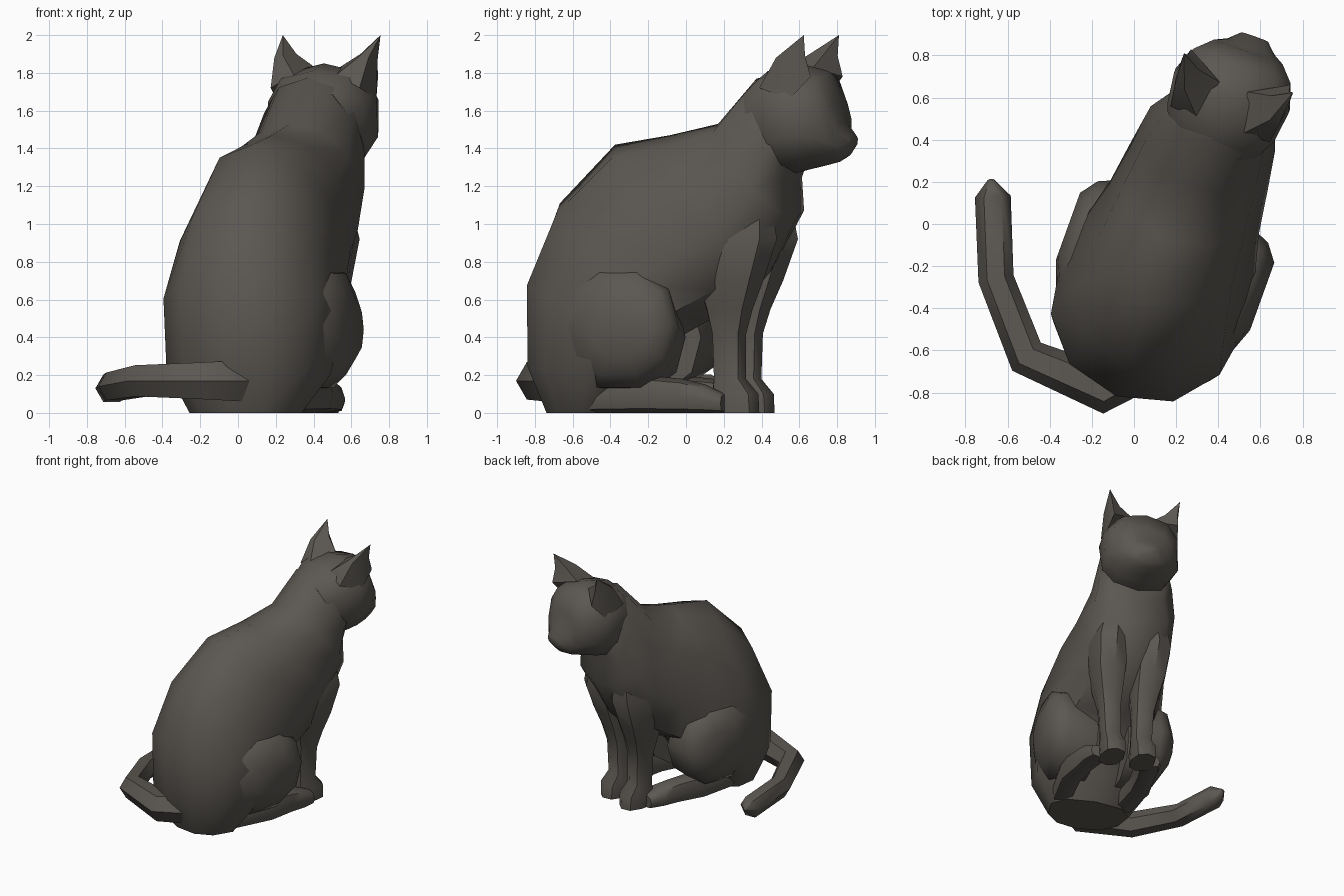
import bpy, bmesh, math
from mathutils import Vector, Matrix

if "Cube" in bpy.data.objects:
    bpy.data.objects.remove(bpy.data.objects["Cube"])

fur = bpy.data.materials.new("dark warm grey fur")
fur.diffuse_color = (0.105, 0.095, 0.083, 1)
fur.use_nodes = True
fur.node_tree.nodes["Principled BSDF"].inputs["Base Color"].default_value = fur.diffuse_color

# the cat is built facing local +y, then turned towards +x
TURN = Matrix.Translation((0.215, 0.01, 0)) @ Matrix.Rotation(math.radians(-19.8), 4, 'Z')


def finish(name, bm, turn=True, smooth=50):
    if turn:
        bm.transform(TURN)
    bmesh.ops.recalc_face_normals(bm, faces=bm.faces)
    me = bpy.data.meshes.new(name)
    bm.to_mesh(me)
    bm.free()
    me.materials.append(fur)
    ob = bpy.data.objects.new(name, me)
    bpy.context.collection.objects.link(ob)
    bpy.ops.object.select_all(action='DESELECT')
    ob.select_set(True)
    bpy.context.view_layer.objects.active = ob
    bpy.ops.object.shade_smooth_by_angle(angle=math.radians(smooth))
    return ob


def loft(name, rings, n=10, power=0.85, taper=0.0, turn=True):
    """Skin rings given as (centre, half axis a, half axis b); taper narrows the a side."""
    bm = bmesh.new()
    curve = lambda t: math.copysign(abs(t) ** power, t)
    loops = []
    for c, a, b in rings:
        c, a, b = Vector(c), Vector(a), Vector(b)
        loop = []
        for i in range(n):
            t = 2 * math.pi * i / n
            ca, sa = curve(math.cos(t)), curve(math.sin(t))
            loop.append(bm.verts.new(c + a * ca + b * sa * (1 - taper * ca)))
        loops.append(loop)
    for p, q in zip(loops, loops[1:]):
        for i in range(n):
            j = (i + 1) % n
            bm.faces.new((p[i], p[j], q[j], q[i]))
    bm.faces.new(loops[0])
    bm.faces.new(loops[-1])
    return finish(name, bm, turn)


def spine_rings(rows):
    """Rows: back point y, z, belly point y, z, half width, sideways shift."""
    out = []
    for yb, zb, yf, zf, w, shift in rows:
        top, low = Vector((shift, yb, zb)), Vector((shift, yf, zf))
        out.append(((top + low) / 2, (top - low) / 2, (w, 0, 0)))
    return out


# torso from the seat up to the neck
loft("body", spine_rings([
    (-.77, .00, -.35, .00, .30, 0), (-.87, .25, -.20, .18, .435, 0),
    (-.88, .70, -.05, .40, .47, 0), (-.72, 1.11, .10, .48, .43, 0),
    (-.41, 1.42, .30, .58, .37, 0), (-.10, 1.47, .46, .74, .34, 0),
    (.17, 1.53, .61, 1.03, .31, 0), (.39, 1.77, .59, 1.20, .28, .01),
    (.55, 1.80, .62, 1.28, .24, .02)]), 10, .85, .15)

# head with tapering muzzle
loft("head", spine_rings([
    (.36, 1.72, .52, 1.27, .23, .02), (.46, 1.81, .62, 1.27, .28, .025),
    (.64, 1.85, .70, 1.29, .30, .025), (.80, 1.81, .79, 1.31, .255, .03),
    (.87, 1.66, .87, 1.33, .18, .035), (.89, 1.54, .90, 1.35, .125, .04),
    (.95, 1.47, .94, 1.40, .07, .04)]), 10, .8)

for side, s in (("left", -1), ("right", 1)):
    # pointed ear, hollow side facing forward
    bm = bmesh.new()
    pts = [(.07, .69, 1.83), (.25, .79, 1.78), (.28, .68, 1.66), (.25, .50, 1.72), (.12, .50, 1.79)]
    base = [bm.verts.new((s * x + .025, y, z)) for x, y, z in pts]
    mid = [bm.verts.new((s * x + .025, y, z))
           for x, y, z in [(.18, .71, 1.90), (.255, .76, 1.89), (.275, .71, 1.86),
                           (.265, .60, 1.88), (.215, .60, 1.89)]]
    tip = bm.verts.new((s * .275 + .025, .76, 2.0))
    for i in range(5):
        j = (i + 1) % 5
        bm.faces.new((base[i], base[j], mid[j], mid[i]))
        bm.faces.new((mid[i], mid[j], tip))
    bm.faces.new(base)
    finish(side + "_ear", bm)

    # foreleg and paw, rings from shoulder to ground: z, centre x, y, half x, half y
    legs = [(1.14, .15, .38, .10, .14), (.92, .165, .32, .145, .24),
            (.70, .155, .295, .13, .185), (.55, .14, .285, .105, .13),
            (.42, .13, .28, .085, .095), (.18, .12, .28, .08, .09),
            (.10, .12, .31, .095, .13), (.0, .12, .315, .09, .13)]
    loft(side + "_front_leg",
         [((s * x, y, z), (hx, 0, 0), (0, hy, 0)) for z, x, y, hx, hy in legs], 8, .8)

    # folded thigh, rings going outwards: x, y, z, half y, half z
    thigh = [(.12, -.27, .40, .30, .30), (.36, -.26, .45, .34, .33),
             (.43, -.24, .47, .29, .28), (.49, -.20, .44, .17, .15)]
    loft(side + "_thigh",
         [((s * x, y, z), (0, hy, 0), (0, 0, hz)) for x, y, z, hy, hz in thigh], 10, .9)

    # hind foot lying on the ground, heel to toe: y, x, half width, half height
    foot = [(-.48, .23, .08, .08), (-.15, .27, .09, .10), (.06, .24, .08, .09),
            (.18, .22, .09, .075), (.28, .20, .07, .05)]
    loft(side + "_hind_foot",
         [((s * x, y, h), (hw, 0, 0), (0, 0, h)) for y, x, hw, h in foot], 8, .75)

# tail curling round the cat's left side (world coordinates)
path = [((.04, -.66, .17), .13), ((-.14, -.785, .17), .115), ((-.51, -.63, .17), .095),
        ((-.655, -.26, .14), .085), ((-.67, .13, .13), .085), ((-.68, .21, .15), .015)]
tail = []
for i, (p, r) in enumerate(path):
    ahead = Vector(path[min(i + 1, len(path) - 1)][0])
    behind = Vector(path[max(i - 1, 0)][0])
    d = (ahead - behind).normalized()
    across = d.cross(Vector((0, 0, 1))).normalized()
    tail.append((p, across * r, across.cross(d) * r))
loft("tail", tail, 6, 1.0, turn=False)
